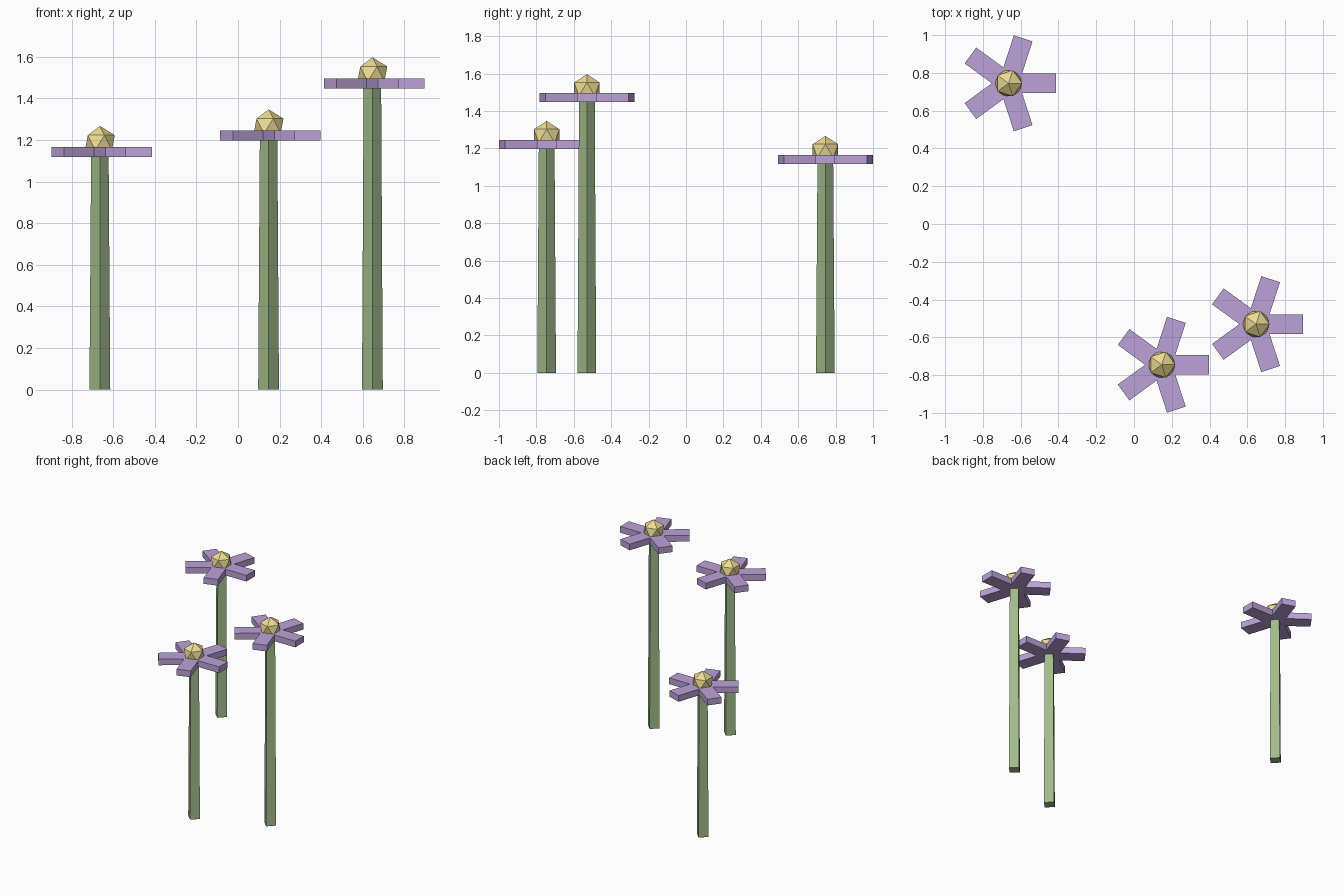
import bpy, bmesh
from math import radians
from mathutils import Matrix

if "Cube" in bpy.data.objects:
    bpy.data.objects.remove(bpy.data.objects["Cube"])


def material(name, color):
    m = bpy.data.materials.new(name)
    m.diffuse_color = color
    m.use_nodes = True
    m.node_tree.nodes["Principled BSDF"].inputs["Base Color"].default_value = m.diffuse_color
    return m


GREEN = material("stem_green", (0.36, 0.50, 0.26, 1))
PURPLE = material("petal_purple", (0.50, 0.36, 0.68, 1))
YELLOW = material("centre_yellow", (0.85, 0.72, 0.30, 1))


def finish(bm, name, mat, loc):
    mesh = bpy.data.meshes.new(name)
    bm.to_mesh(mesh)
    bm.free()
    mesh.materials.append(mat)
    ob = bpy.data.objects.new(name, mesh)
    ob.location = loc
    bpy.context.collection.objects.link(ob)


def flower(i, x, y, h):
    # four-sided tapering stem, corners towards the axes
    bm = bmesh.new()
    bmesh.ops.create_cone(bm, cap_ends=True, segments=4, radius1=0.05, radius2=0.042,
                          depth=h, matrix=Matrix.Translation((0, 0, h / 2)))
    finish(bm, f"stem_{i}", GREEN, (x, y, 0))

    # five box petals fanned round the stem
    inner, outer, width, thick = 0.01, 0.25, 0.104, 0.048
    bm = bmesh.new()
    for k in range(5):
        m = (Matrix.Rotation(radians(72 * k), 4, 'Z')
             @ Matrix.Translation(((inner + outer) / 2, 0, 0))
             @ Matrix.Diagonal((outer - inner, width, thick, 1)))
        bmesh.ops.create_cube(bm, size=1, matrix=m)
    finish(bm, f"petals_{i}", PURPLE, (x, y, h))

    # faceted flower centre
    bm = bmesh.new()
    bmesh.ops.create_icosphere(bm, subdivisions=1, radius=0.08)
    finish(bm, f"flower_centre_{i}", YELLOW, (x, y, h + 0.045))


for i, (x, y, h) in enumerate([(-0.664, 0.745, 1.142),
                               (0.147, -0.745, 1.222),
                               (0.646, -0.53, 1.472)], 1):
    flower(i, x, y, h)
